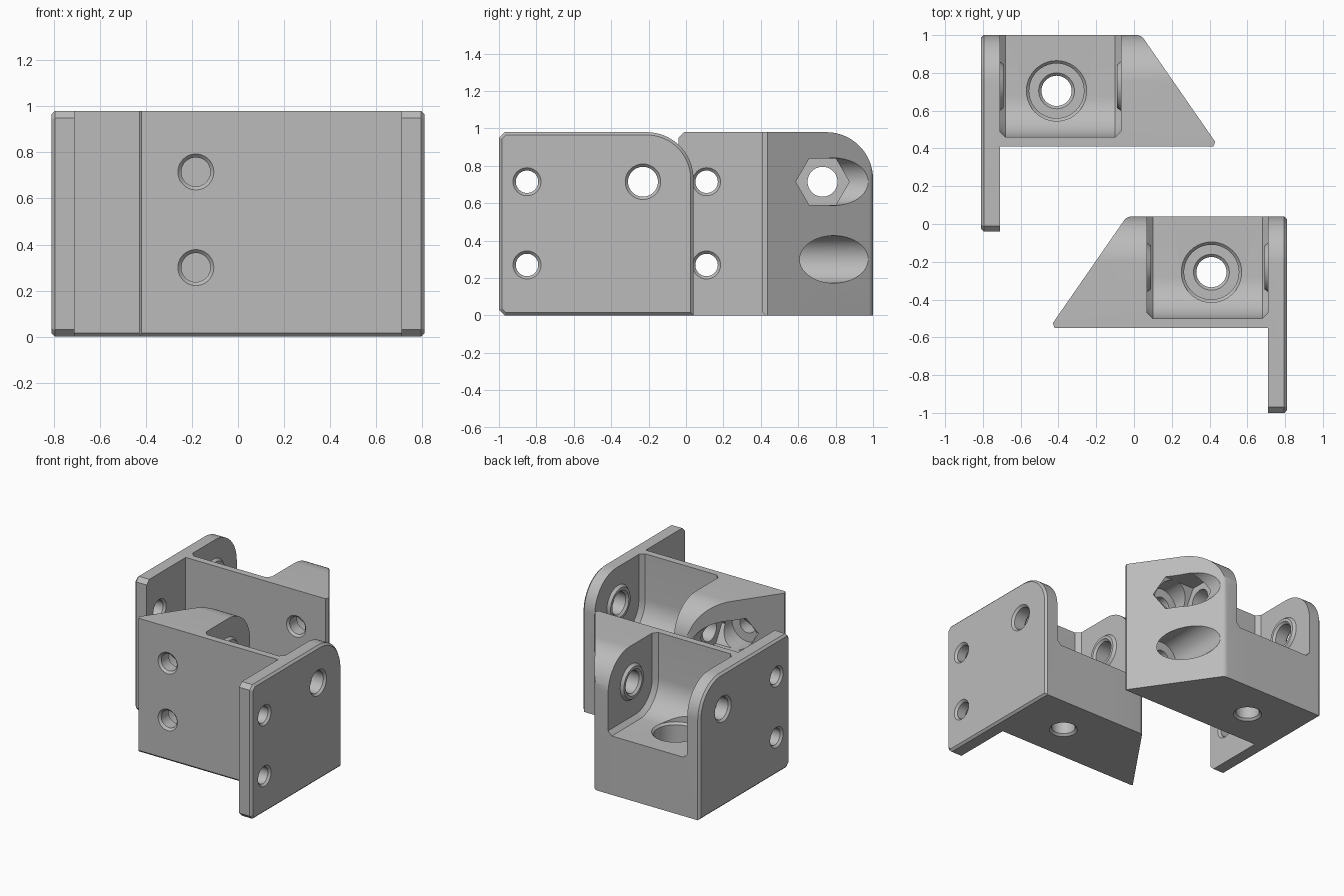
import bpy, bmesh, math
from mathutils import Vector, Matrix

if "Cube" in bpy.data.objects:
    bpy.data.objects.remove(bpy.data.objects["Cube"])

grey = bpy.data.materials.new("plain grey")
grey.diffuse_color = (0.5, 0.5, 0.5, 1)
grey.use_nodes = True
grey.node_tree.nodes["Principled BSDF"].inputs["Base Color"].default_value = grey.diffuse_color

TOP, BACK, FRONT = 0.98, 0.04, -0.55
AXES = {'X': Matrix(((0, 0, 1), (1, 0, 0), (0, 1, 0))),    # local (u, v, w) -> (y, z, x)
        'Y': Matrix(((0, 1, 0), (0, 0, 1), (1, 0, 0))),    # -> (z, x, y)
        'Z': Matrix.Identity(3)}


def arc(cx, cy, r, a0, a1, n):
    return [(cx + r * math.cos(math.radians(a0 + (a1 - a0) * i / n)),
             cy + r * math.sin(math.radians(a0 + (a1 - a0) * i / n))) for i in range(n + 1)]


def to_object(name, bm):
    bmesh.ops.recalc_face_normals(bm, faces=bm.faces)
    me = bpy.data.meshes.new(name)
    bm.to_mesh(me)
    bm.free()
    me.materials.append(grey)
    ob = bpy.data.objects.new(name, me)
    bpy.context.collection.objects.link(ob)
    return ob


def prism(name, pts, w0, w1, axis, chamfer=0, ends=()):
    """Extrude an outline along an axis, chamfering the rims of the chosen ends."""
    bm = bmesh.new()
    m = AXES[axis]
    rings = [[bm.verts.new(m @ Vector((u, v, w))) for u, v in pts] for w in (w0, w1)]
    caps = [bm.faces.new(r) for r in rings]
    n = len(pts)
    for i in range(n):
        j = (i + 1) % n
        bm.faces.new((rings[0][i], rings[0][j], rings[1][j], rings[1][i]))
    bmesh.ops.recalc_face_normals(bm, faces=bm.faces)
    if chamfer:
        edges = [e for k in ends for e in caps[k].edges]
        bmesh.ops.bevel(bm, geom=edges, offset=chamfer, segments=1, affect='EDGES')
    return to_object(name, bm)


def lathe(name, prof, centre, axis, n=40):
    """Closed turned solid from (radius, position along axis) pairs."""
    bm = bmesh.new()
    m = AXES[axis]
    rings = []
    for r, w in prof:
        rings.append([bm.verts.new(m @ Vector((u, v, w)))
                      for u, v in arc(centre[0], centre[1], r, 0, 360 - 360 / n, n - 1)])
    bm.faces.new(rings[0])
    bm.faces.new(rings[-1])
    for a, b in zip(rings, rings[1:]):
        for i in range(n):
            j = (i + 1) % n
            bm.faces.new((a[i], a[j], b[j], b[i]))
    return to_object(name, bm)


def combine(ob, other, op):
    mod = ob.modifiers.new(op, 'BOOLEAN')
    mod.operation, mod.object, mod.solver = op, other, 'EXACT'
    dg = bpy.context.evaluated_depsgraph_get()
    dg.update()
    me = bpy.data.meshes.new_from_object(ob.evaluated_get(dg))
    ob.modifiers.clear()
    ob.data = me
    bpy.data.objects.remove(other)


def hole(r, w0, w1, c=0.015, both=True):
    """Through-hole profile with countersunk mouths at w0 and w1."""
    p = [(r + c, w0 - 0.05), (r + c, w0), (r, w0 + c)]
    return p + ([(r, w1 - c), (r + c, w1), (r + c, w1 + 0.05)] if both else [(r, w1)])


# Wedge block: side profile crossed with the slanted plan outline
round_back = arc(BACK - 0.25, TOP - 0.25, 0.25, 0, 90, 16)
body = prism("clamp_bracket_front",
             [(FRONT, 0.015), (FRONT + 0.015, 0), (BACK, 0)] + round_back + [(FRONT, TOP)],
             -0.6, 0.76, 'X')
plan = [(-0.42, FRONT), (0.9, FRONT), (0.9, 0.2), (0.2, 0.2), (0.2, BACK)]
plan += arc(-0.012, BACK - 0.05, 0.05, 90, 146, 6) + [(-0.43, FRONT + 0.025)]
combine(body, prism("plan_cutter", plan, -0.2, 1.2, 'Z'), 'INTERSECT')

# Pocket open to the back and the top, with a filleted inner corner
pocket = [(0.3, 0.43), (0.3, 1.3), (-0.50, 1.3)] + arc(-0.28, 0.65, 0.22, 180, 270, 12)
combine(body, prism("pocket_cutter", pocket, 0.07, 0.71, 'X', 0.03, (0, 1)), 'DIFFERENCE')

# Side plate
plate = [(-0.97, 0), (BACK, 0)] + round_back + [(-0.97, TOP), (-1, TOP - 0.03), (-1, 0.03)]
combine(body, prism("side_plate", plate, 0.71, 0.81, 'X', 0.015, (1,)), 'UNION')

# Raised rings on both pocket walls
PIVOT = (-0.23, 0.715)
combine(body, lathe("ring_in", [(0.13, 0.03), (0.13, 0.07), (0.115, 0.09)], PIVOT, 'X'), 'UNION')
combine(body, lathe("ring_out", [(0.115, 0.69), (0.13, 0.71), (0.13, 0.75)], PIVOT, 'X'), 'UNION')

# Nut recess and pivot holes
combine(body, prism("nut_cutter", arc(*PIVOT, 0.143, 0, 300, 5), -0.6, -0.03, 'X'), 'DIFFERENCE')
combine(body, lathe("pivot_cutter_in", [(0.08, -0.1), (0.08, 0.075), (0.1, 0.095)], PIVOT, 'X'),
        'DIFFERENCE')
combine(body, lathe("pivot_cutter_out", hole(0.08, 0.69, 0.81), PIVOT, 'X'), 'DIFFERENCE')

# Plate screw holes, front screw holes and their bores
for z in (0.27, 0.715):
    combine(body, lathe("plate_hole", hole(0.06, 0.71, 0.81), (-0.85, z), 'X'), 'DIFFERENCE')
for z in (0.30, 0.715):
    combine(body, lathe("screw_hole", hole(0.063, FRONT, -0.3, both=False), (z, -0.183), 'Y'),
            'DIFFERENCE')
    combine(body, lathe("screw_bore", [(0.127, -0.45), (0.127, 0.3)], (z, -0.183), 'Y'),
            'DIFFERENCE')

# Vertical hole with counterbore
vertical = [(0.095, -0.05), (0.095, 0), (0.08, 0.015), (0.08, 0.215), (0.095, 0.23),
            (0.145, 0.23), (0.145, 0.415), (0.16, 0.43), (0.16, 0.6)]
combine(body, lathe("floor_hole", vertical, (0.41, -0.255), 'Z'), 'DIFFERENCE')

# Mirrored partner, set further back
partner = bpy.data.objects.new("clamp_bracket_back", body.data.copy())
bpy.context.collection.objects.link(partner)
partner.data.transform(Matrix.Translation((0, 0.96, 0)) @ Matrix.Diagonal((-1, 1, 1, 1)))
partner.data.flip_normals()

for ob in (body, partner):
    ob.data.materials.clear()
    ob.data.materials.append(grey)
    bpy.ops.object.select_all(action='DESELECT')
    ob.select_set(True)
    bpy.context.view_layer.objects.active = ob
    bpy.ops.object.shade_smooth_by_angle(angle=math.radians(25))
